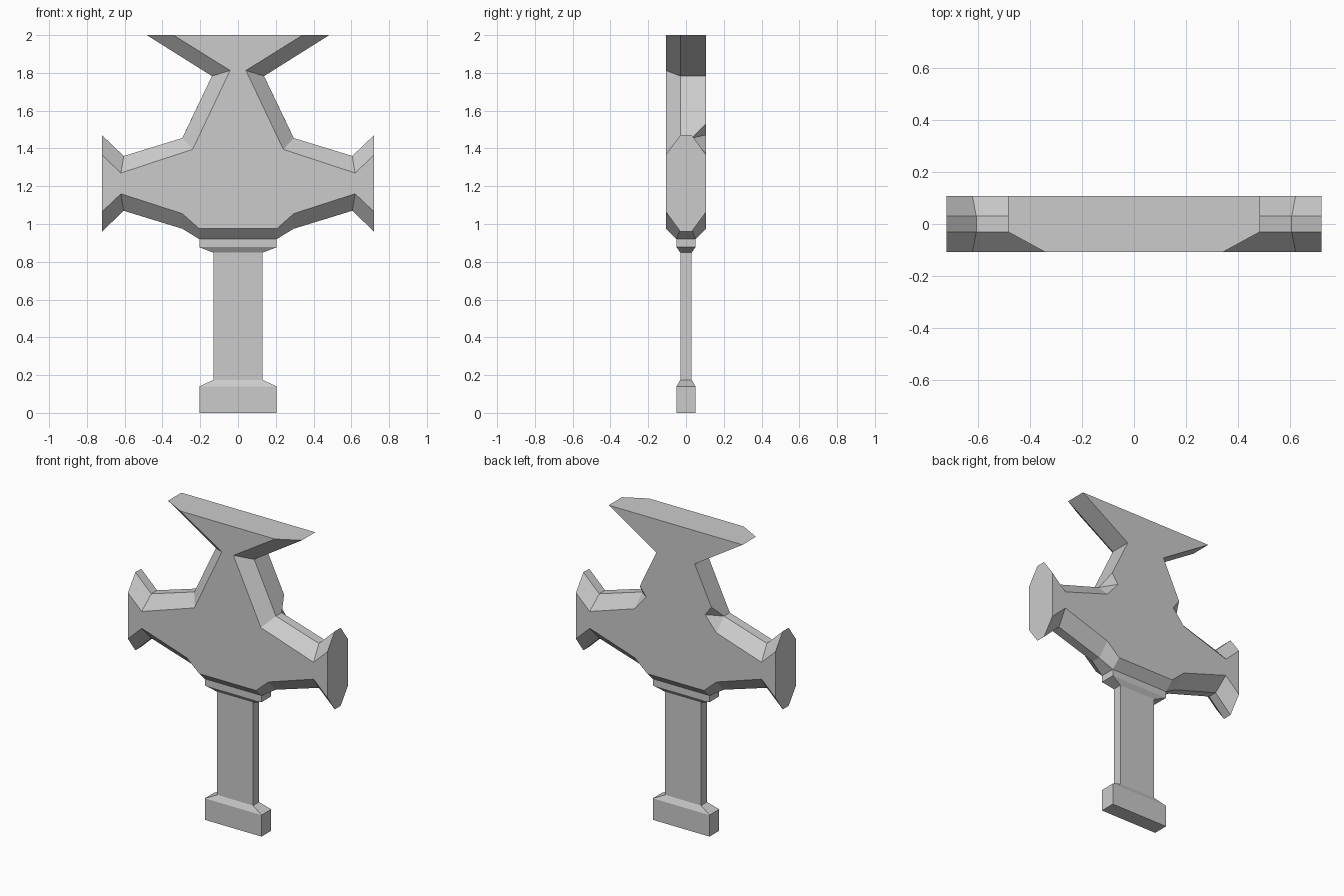
import bpy, bmesh

if "Cube" in bpy.data.objects:
    bpy.data.objects.remove(bpy.data.objects["Cube"])


def loft(name, rings):
    """Skin a stack of equal-length rings and cap both ends."""
    bm = bmesh.new()
    loops = [[bm.verts.new(p) for p in ring] for ring in rings]
    n = len(loops[0])
    for a, b in zip(loops, loops[1:]):
        for i in range(n):
            j = (i + 1) % n
            bm.faces.new((a[i], a[j], b[j], b[i]))
    bm.faces.new(loops[0][::-1])
    bm.faces.new(loops[-1])
    # repeated ring points merge into single corners
    bmesh.ops.remove_doubles(bm, verts=bm.verts[:], dist=1e-4)
    bmesh.ops.recalc_face_normals(bm, faces=bm.faces[:])
    mesh = bpy.data.meshes.new(name)
    bm.to_mesh(mesh)
    bm.free()
    obj = bpy.data.objects.new(name, mesh)
    bpy.context.collection.objects.link(obj)
    return obj


def outline(half, ys):
    """Close a right-half (x, z) profile with its mirror image."""
    right = [(x, y, z) for (x, z), y in zip(half, ys)]
    return right + [(-x, y, z) for x, y, z in reversed(right)]


def block(name, sections):
    """Tapered bar from (half width, half depth, z) sections."""
    return loft(name, [[(-w, -d, z), (w, -d, z), (w, d, z), (-w, d, z)]
                       for w, d, z in sections])


# Hammer head: bevelled front, thick middle, back bevelled only below the shoulders
D = 0.107
arm_face = [(0.62, 1.27), (0.72, 1.365), (0.72, 1.065), (0.62, 1.16),
            (0.295, 1.055), (0.205, 0.975)]
arm_edge = [(0.605, 1.36), (0.72, 1.47), (0.72, 0.96), (0.605, 1.07),
            (0.295, 0.975), (0.205, 0.92)]
top_edge = [(0.483, 2.0), (0.138, 1.783)]
shoulder = [(0.295, 1.455)] * 3

front = [(0.342, 2.0), (0.042, 1.813)] + [(0.24, 1.395)] * 3 + arm_face
middle = top_edge + shoulder + arm_edge
back = top_edge + [(0.258, 1.533), (0.213, 1.472), (0.295, 1.375)] + arm_face

mid_y = [0.03] * 10 + [0.05]
loft("hammer_head", [
    outline(front, [-D] * 11),
    outline(middle, [-y for y in mid_y]),
    outline(middle, mid_y),
    outline(back, [D] * 11),
])

# Collar, shaft and foot
block("collar", [(0.13, 0.03, 0.848), (0.205, 0.05, 0.877), (0.205, 0.05, 0.92)])
block("shaft", [(0.13, 0.03, 0.175), (0.13, 0.03, 0.848)])
block("foot", [(0.205, 0.05, 0.0), (0.205, 0.05, 0.14), (0.13, 0.03, 0.175)])
